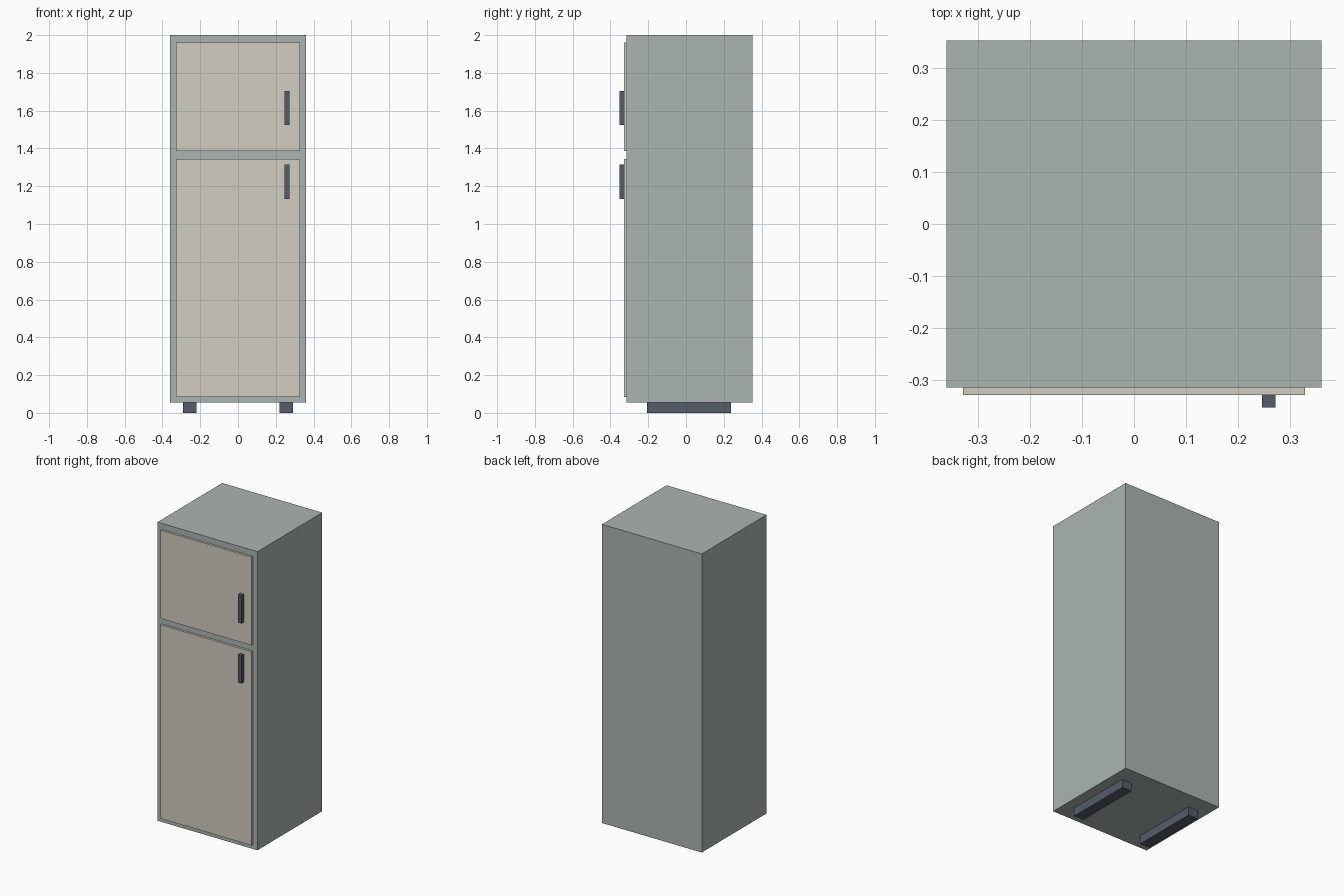
import bpy, bmesh
from mathutils import Vector

if "Cube" in bpy.data.objects:
    bpy.data.objects.remove(bpy.data.objects["Cube"])


def material(name, color):
    m = bpy.data.materials.new(name)
    m.diffuse_color = (*color, 1)
    m.use_nodes = True
    m.node_tree.nodes["Principled BSDF"].inputs["Base Color"].default_value = m.diffuse_color
    return m


def box(name, lo, hi, mat):
    """Box spanning two opposite corners."""
    lo, hi = Vector(lo), Vector(hi)
    bm = bmesh.new()
    bmesh.ops.create_cube(bm, size=1)
    bmesh.ops.scale(bm, vec=hi - lo, verts=bm.verts)
    mesh = bpy.data.meshes.new(name)
    bm.to_mesh(mesh)
    bm.free()
    mesh.materials.append(mat)
    obj = bpy.data.objects.new(name, mesh)
    obj.location = (lo + hi) / 2
    bpy.context.collection.objects.link(obj)
    return obj


shell = material("grey_shell", (0.41, 0.46, 0.45))
cream = material("cream_door", (0.65, 0.61, 0.53))
dark = material("dark_trim", (0.09, 0.11, 0.14))

FRONT, DOOR, GRIP = -0.314, -0.328, -0.352

# Cabinet
box("cabinet", (-0.36, FRONT, 0.055), (0.36, 0.352, 2.0), shell)

# Doors with their handles: door bottom/top, handle bottom/top
for name, d0, d1, h0, h1 in (("fridge", 0.083, 1.345, 1.132, 1.314),
                             ("freezer", 1.386, 1.961, 1.523, 1.705)):
    box(name + "_door", (-0.328, DOOR, d0), (0.328, FRONT, d1), cream)
    box(name + "_handle", (0.246, GRIP, h0), (0.272, DOOR, h1), dark)

# Foot rails
for name, x in (("left", -0.255), ("right", 0.255)):
    box(name + "_foot_rail", (x - 0.035, -0.206, 0), (x + 0.035, 0.239, 0.055), dark)
